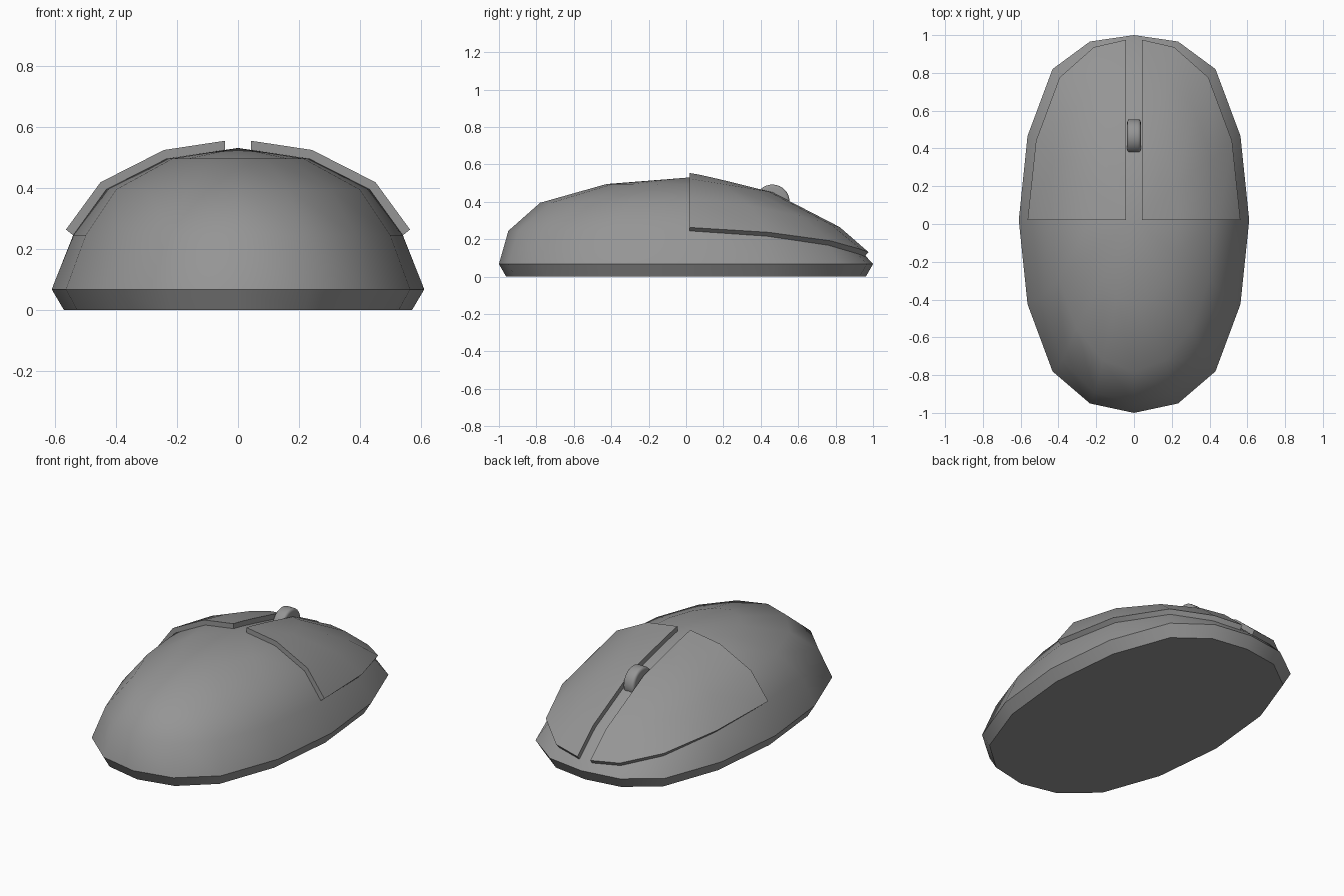
import bpy, bmesh, math

cube = bpy.data.objects.get("Cube")
if cube:
    bpy.data.objects.remove(cube, do_unlink=True)

grey = bpy.data.materials.new("plain_grey")
grey.use_nodes = True
grey.diffuse_color = (0.3, 0.3, 0.3, 1)
grey.node_tree.nodes["Principled BSDF"].inputs["Base Color"].default_value = (0.3, 0.3, 0.3, 1)

SIDES, RINGS = 16, 4
HALF_WIDTH, RIM_Z, DOME_H, MID_Y = 0.61, 0.067, 0.463, 0.02


def lerp_table(x, table):
    """Piecewise linear lookup in a short list of pairs."""
    for (a, fa), (b, fb) in zip(table, table[1:]):
        if x <= b:
            return fa + (fb - fa) * (x - a) / (b - a)
    return table[-1][1]


LENGTH = [(-1, -1), (-0.924, -0.95), (-0.707, -0.78), (-0.383, -0.425), (0, MID_Y),
          (0.383, 0.467), (0.707, 0.82), (0.924, 0.966), (1, 1)]
NOSE_DROP = [(-1, 1), (MID_Y, 1), (0.46, 0.83), (0.82, 0.515), (0.966, 0.21), (1, 0.15)]


def shell_point(ring, side):
    """Point of the palm-shaped dome; ring 0 is the rim, the last is the crown."""
    lat = math.pi / 2 * ring / RINGS
    az = math.tau * side / SIDES
    y = lerp_table(math.cos(lat) * math.cos(az), LENGTH)
    width = 0.885 if ring == 1 else math.cos(lat)
    x = HALF_WIDTH * width * math.sin(az)
    z = RIM_Z + DOME_H * math.sin(lat) * lerp_table(y, NOSE_DROP)
    return x, y, z


def dome(bm, first_ring):
    """Add the dome from one ring up to the crown; return its lowest ring."""
    rows = [[bm.verts.new(shell_point(r, s)) for s in range(SIDES)]
            for r in range(first_ring, RINGS)]
    crown = bm.verts.new(shell_point(RINGS, 0))
    for s in range(SIDES):
        n = (s + 1) % SIDES
        for low, high in zip(rows, rows[1:]):
            bm.faces.new((low[s], low[n], high[n], high[s]))
        bm.faces.new((rows[-1][s], rows[-1][n], crown))
    return rows[0]


def finish(name, bm):
    bmesh.ops.recalc_face_normals(bm, faces=bm.faces[:])
    mesh = bpy.data.meshes.new(name)
    bm.to_mesh(mesh)
    bm.free()
    mesh.materials.append(grey)
    obj = bpy.data.objects.new(name, mesh)
    bpy.context.collection.objects.link(obj)
    bpy.ops.object.select_all(action="DESELECT")
    obj.select_set(True)
    bpy.context.view_layer.objects.active = obj
    bpy.ops.object.shade_smooth_by_angle(angle=math.radians(42))
    return obj


# Body: dome, undercut rim and flat base
bm = bmesh.new()
rim = dome(bm, 0)
base = [bm.verts.new((v.co.x * 0.935, v.co.y * 0.962, 0)) for v in rim]
for s in range(SIDES):
    n = (s + 1) % SIDES
    bm.faces.new((base[s], base[n], rim[n], rim[s]))
bm.faces.new(base)
finish("body", bm)

# Click buttons: raised panels on the front of the dome
for name, sign in (("left_button", 1), ("right_button", -1)):
    bm = bmesh.new()
    dome(bm, 1)
    for point, normal in (((sign * 0.043, 0, 0), (sign, 0, 0)), ((0, MID_Y, 0), (0, 1, 0))):
        bmesh.ops.bisect_plane(bm, geom=bm.verts[:] + bm.edges[:] + bm.faces[:], dist=1e-5,
                               plane_co=point, plane_no=normal, clear_inner=True)
    bmesh.ops.recalc_face_normals(bm, faces=bm.faces[:])
    if sum(f.normal.z for f in bm.faces) < 0:
        bmesh.ops.reverse_faces(bm, faces=bm.faces[:])
    # Thicken outwards, keeping the back edge square to the length
    bm.normal_update()
    under = list(bm.faces)
    lift = {}
    for v in bm.verts:
        n = v.normal.copy()
        if abs(v.co.y - MID_Y) < 1e-3:
            n.y = 0
        if abs(v.co.x - sign * 0.043) < 1e-3:
            n.x = 0
        lift[v] = bm.verts.new(v.co + n.normalized() * 0.03)
    borders = [e for e in bm.edges if len(e.link_faces) == 1]
    for e in borders:
        a, b = e.verts
        bm.faces.new((a, b, lift[b], lift[a]))
    for f in under:
        bm.faces.new([lift[v] for v in f.verts])
    finish(name, bm)

# Scroll wheel between the buttons
bm = bmesh.new()
bmesh.ops.create_cone(bm, cap_ends=True, segments=32, radius1=0.092, radius2=0.092, depth=0.072)
caps = [e for e in bm.edges if any(len(f.verts) > 4 for f in e.link_faces)]
bmesh.ops.bevel(bm, geom=caps, offset=0.015, segments=3, profile=0.5, affect="EDGES")
wheel = finish("scroll_wheel", bm)
wheel.rotation_euler = (0, math.pi / 2, 0)
wheel.location = (0, 0.462, 0.4)
